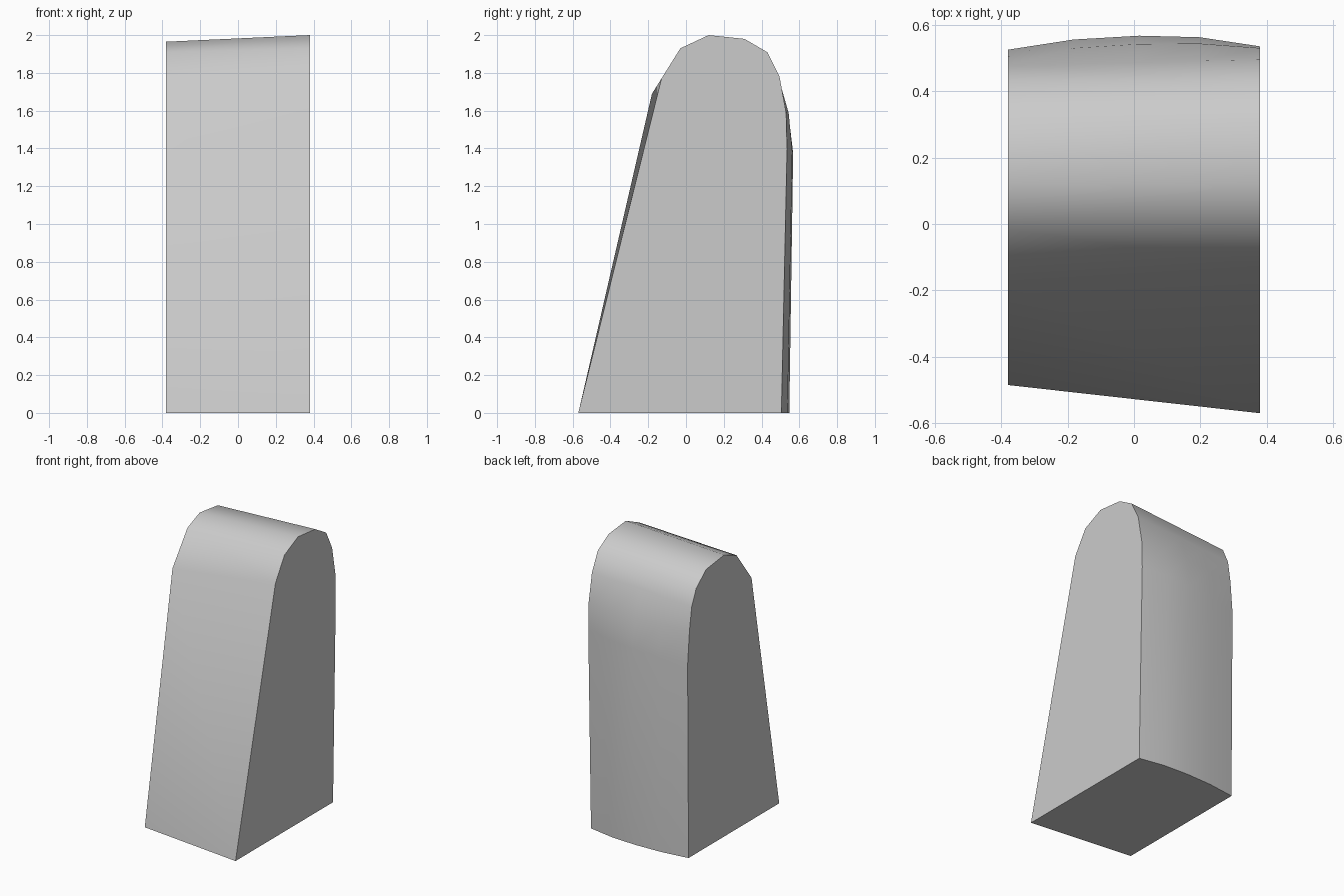
import bpy, bmesh, math
from mathutils import Vector

cube = bpy.data.objects.get("Cube")
if cube:
    bpy.data.objects.remove(cube, do_unlink=True)

# One plain grey
grey = bpy.data.materials.new("light grey")
grey.use_nodes = True
colour = (0.6, 0.6, 0.6, 1)
grey.diffuse_color = colour
grey.node_tree.nodes["Principled BSDF"].inputs["Base Color"].default_value = colour

# Side outlines (y, z), from the front foot over the top to the back foot
HALF = 0.38
LEFT = [(-0.57, 0), (-0.13, 1.77), (-0.03, 1.93), (0.12, 2.0), (0.31, 1.98),
        (0.43, 1.91), (0.495, 1.78), (0.53, 1.59), (0.535, 1.4), (0.505, 0)]
RIGHT = [(-0.485, 0), (-0.18, 1.69), (-0.015, 1.91), (0.12, 1.965), (0.32, 1.94),
         (0.43, 1.85), (0.48, 1.74), (0.505, 1.58), (0.525, 1.35), (0.515, 0)]
COLUMNS = [0, 0.26, 0.52, 0.76, 1]        # positions across the back
BULGE = [0, 0.028, 0.037, 0.03, 0]        # how far the back bows out
WEIGHT = {7: 0.65, 8: 1, 9: 1}            # bow strength by outline row
BACK = 6                                  # first row of the bowed back

bm = bmesh.new()
rows = []
for i, (l, r) in enumerate(zip(LEFT, RIGHT)):
    a, b = Vector((-HALF, *r)), Vector((HALF, *l))
    row = []
    for t, bow in zip(COLUMNS, BULGE):
        if i < BACK and 0 < t < 1:
            continue
        p = a.lerp(b, t)
        p.y += bow * WEIGHT.get(i, 0)
        row.append(bm.verts.new(p))
    rows.append(row)

# Front and top panels, each folded along one diagonal
for i in range(BACK - 1):
    (a, b), (c, d) = rows[i], rows[i + 1]
    if i < 2:
        bm.faces.new((a, b, c))
        bm.faces.new((b, d, c))
    else:
        bm.faces.new((a, b, d))
        bm.faces.new((a, d, c))

# Join to the bowed back, then the back itself
bm.faces.new(rows[BACK - 1] + rows[BACK][::-1])
for low, high in zip(rows[BACK:], rows[BACK + 1:]):
    for k in range(len(low) - 1):
        bm.faces.new((low[k], low[k + 1], high[k + 1], high[k]))

# Flat sides and underside
bm.faces.new([row[0] for row in rows])
bm.faces.new([row[-1] for row in rows])
bm.faces.new(rows[0] + rows[-1][::-1])
bmesh.ops.recalc_face_normals(bm, faces=bm.faces)

mesh = bpy.data.meshes.new("rounded_block")
bm.to_mesh(mesh)
bm.free()
mesh.materials.append(grey)
block = bpy.data.objects.new("rounded_block", mesh)
bpy.context.collection.objects.link(block)
bpy.ops.object.select_all(action='DESELECT')
block.select_set(True)
bpy.context.view_layer.objects.active = block
bpy.ops.object.shade_smooth_by_angle(angle=math.radians(40))
